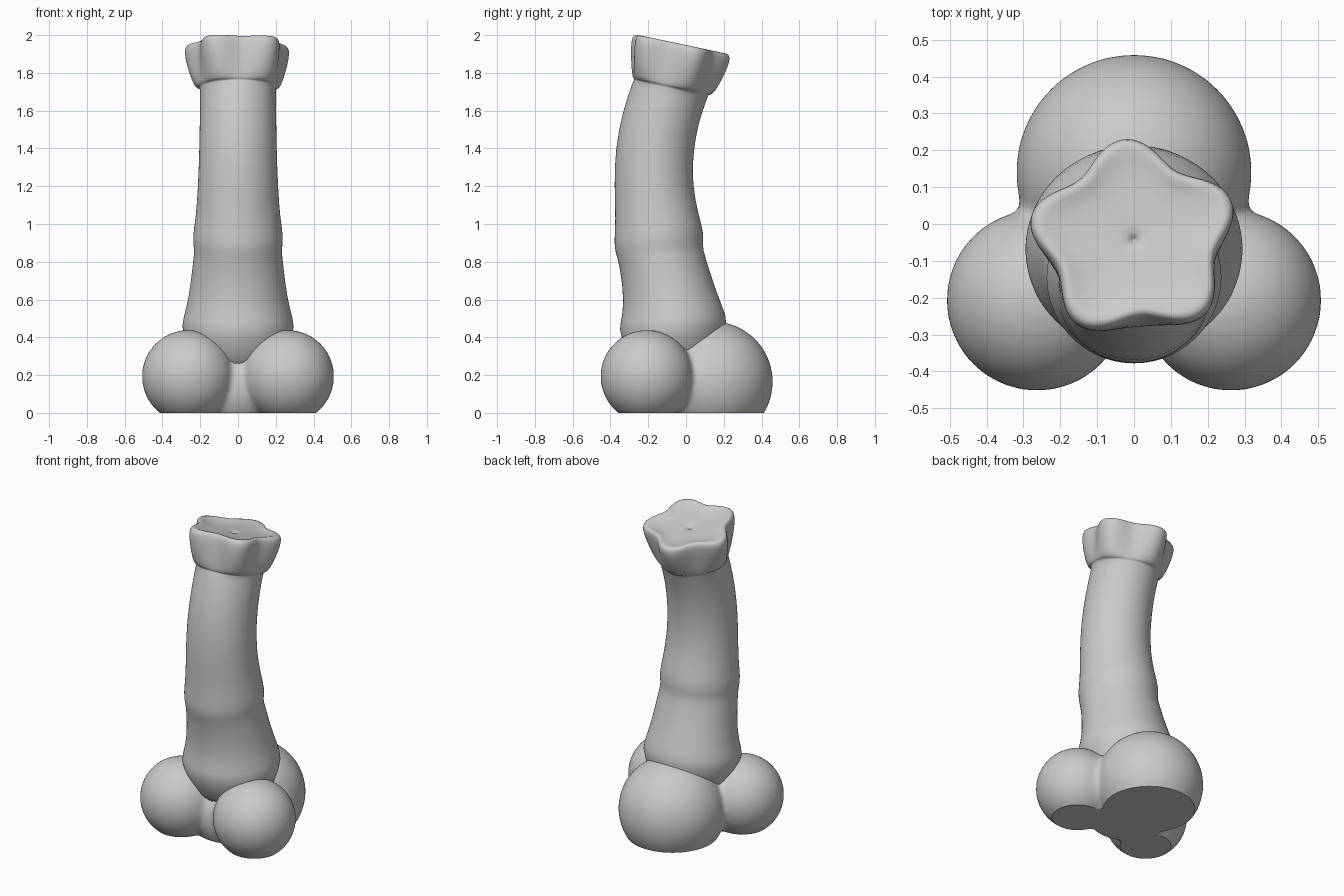
import bpy, bmesh, math

if "Cube" in bpy.data.objects:
    bpy.data.objects.remove(bpy.data.objects["Cube"])

# Helper: loft of tilted elliptical rings, each given by its front and back point
# (y_front, z_front, y_back, z_back, half_width, lobe_amount)
def loft(name, rings, n=60):
    bm = bmesh.new()
    loops = []
    for yf, zf, yb, zb, rx, lobe in rings:
        loop = []
        for i in range(n):
            t = 2 * math.pi * i / n
            k = 1 + lobe * math.cos(5 * (t - math.radians(95)))
            s = k * math.sin(t)
            loop.append(bm.verts.new((rx * k * math.cos(t),
                                      (yf + yb) / 2 + s * (yb - yf) / 2,
                                      (zf + zb) / 2 + s * (zb - zf) / 2)))
        loops.append(loop)
    for a, b in zip(loops, loops[1:]):
        for i in range(n):
            j = (i + 1) % n
            bm.faces.new((a[i], a[j], b[j], b[i]))
    bm.faces.new(loops[0][::-1])
    bm.faces.new(loops[-1])
    return finish(bm, name)

# Helper: turn a bmesh into a smooth-shaded object
def finish(bm, name):
    for f in bm.faces:
        f.smooth = True
    me = bpy.data.meshes.new(name)
    bm.to_mesh(me)
    bm.free()
    ob = bpy.data.objects.new(name, me)
    bpy.context.collection.objects.link(ob)
    return ob

# Curved shaft with raised bands: y_front, z_front, y_back, z_back, half_width
shaft = [
    (-.25, .16, .12, .16, .20),
    (-.357, .42, .215, .45, .302),
    (-.348, .47, .217, .51, .293),
    (-.325, .58, .163, .63, .26),
    (-.35, .78, .10, .83, .237),
    (-.374, .85, .086, .885, .23),
    (-.381, .9, .097, .945, .243),
    (-.372, 1.02, .064, 1.06, .222),
    (-.38, 1.2, .035, 1.2, .212),
    (-.375, 1.4, .035, 1.36, .205),
    (-.335, 1.6, .065, 1.54, .202),
    (-.28, 1.76, .115, 1.67, .20),
]
# Flared five-lobed top on a leaning axis: height, radius, lobe_amount
flare = [
    (.003, .205, .01), (.006, .216, .03), (.02, .226, .05), (.085, .243, .09),
    (.17, .257, .12), (.215, .258, .125), (.235, .244, .125), (.232, .22, .12),
    (.215, .18, .08), (.21, .08, .02), (.21, .013, 0), (.19, .005, 0),
]
rings = [r + (0,) for r in shaft]
for h, r, lobe in flare:
    y, z, d = -.08 + .19 * h, 1.722 + h, .95 * r
    rings.append((y - d, z + .21 * d, y + d, z - .21 * d, r, lobe))
column = loft("column", rings)
sub = column.modifiers.new("smooth", 'SUBSURF')
sub.levels = sub.render_levels = 1

# Base: three rounded feet blended together around a core
bm = bmesh.new()
def ball(x, y, z, r):
    vs = bmesh.ops.create_uvsphere(bm, u_segments=48, v_segments=32, radius=r)["verts"]
    bmesh.ops.translate(bm, verts=vs, vec=(x, y, z))
for side in (-1, 1):
    ball(side * .263, -.207, .193, .246)
ball(0, .14, .165, .32)
ball(0, -.06, .13, .25)
raw = finish(bm, "base_raw")
rm = raw.modifiers.new("blend", 'REMESH')
rm.mode = 'VOXEL'
rm.voxel_size = .014
sm = raw.modifiers.new("soften", 'SMOOTH')
sm.factor = .5
sm.iterations = 14
bpy.context.view_layer.update()
ev = raw.evaluated_get(bpy.context.evaluated_depsgraph_get())

# Slice the blended base flat on the ground
bm = bmesh.new()
bm.from_mesh(ev.to_mesh())
bmesh.ops.bisect_plane(bm, geom=bm.verts[:] + bm.edges[:] + bm.faces[:],
                       plane_co=(0, 0, 0), plane_no=(0, 0, -1), clear_outer=True)
rim = [e for e in bm.edges if e.is_boundary]
for e in rim:
    e.smooth = False
bmesh.ops.holes_fill(bm, edges=rim, sides=0)
finish(bm, "base")
bpy.data.objects.remove(raw)
